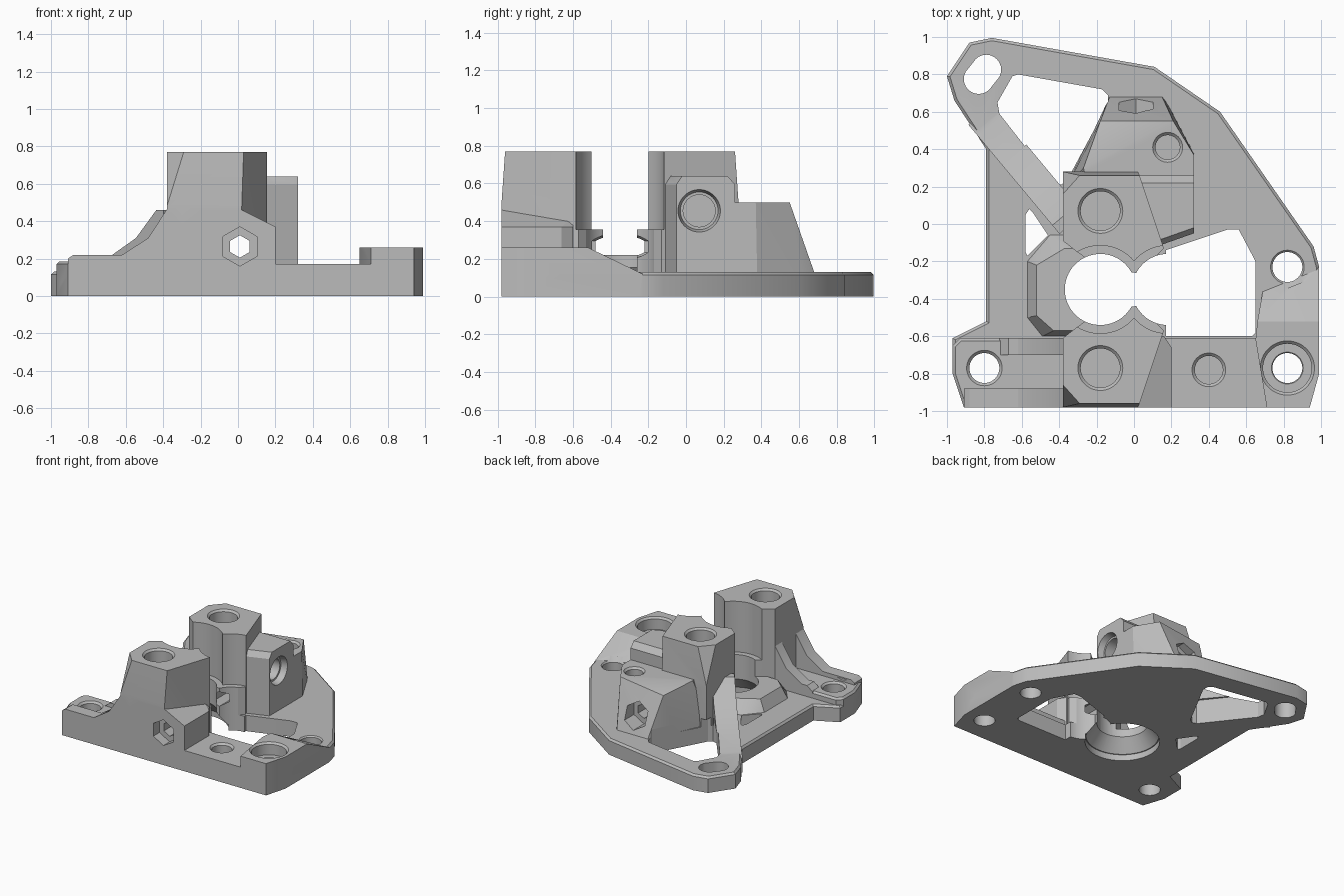
import bpy, bmesh, math
from mathutils import Matrix, Vector

cube = bpy.data.objects.get("Cube")
if cube:
    bpy.data.objects.remove(cube, do_unlink=True)

grey = bpy.data.materials.new("warm_grey_plastic")
grey.use_nodes = True
grey.diffuse_color = (0.5, 0.5, 0.5, 1)
grey.node_tree.nodes["Principled BSDF"].inputs["Base Color"].default_value = (0.5, 0.5, 0.5, 1)

parts, cutters = [], []
FRONTAL = Matrix(((1, 0, 0, 0), (0, 0, 1, 0), (0, 1, 0, 0), (0, 0, 0, 1)))  # profile in x-z
SIDE = Matrix.Rotation(math.pi / 2, 4, 'Y')


def finish(name, bm, group):
    bmesh.ops.recalc_face_normals(bm, faces=bm.faces)
    mesh = bpy.data.meshes.new(name)
    bm.to_mesh(mesh)
    bm.free()
    mesh.materials.append(grey)
    obj = bpy.data.objects.new(name, mesh)
    bpy.context.collection.objects.link(obj)
    group.append(obj)
    return obj


def prism(name, pts, z0, z1, group=parts, matrix=None, chamfer=0):
    bm = bmesh.new()
    face = bm.faces.new([bm.verts.new((x, y, z0)) for x, y in pts])
    res = bmesh.ops.extrude_face_region(bm, geom=[face])
    top = [v for v in res["geom"] if isinstance(v, bmesh.types.BMVert)]
    bmesh.ops.translate(bm, verts=top, vec=(0, 0, z1 - z0))
    bmesh.ops.recalc_face_normals(bm, faces=bm.faces)
    if chamfer:
        rim = [e for e in bm.edges if all(v in top for v in e.verts)]
        bmesh.ops.bevel(bm, geom=rim, offset=chamfer, segments=1, affect='EDGES')
    if matrix:
        bmesh.ops.transform(bm, matrix=matrix, verts=bm.verts)
    return finish(name, bm, group)


def hull(name, rings, group=parts):
    bm = bmesh.new()
    for z, pts in rings:
        for x, y in pts:
            bm.verts.new((x, y, z))
    res = bmesh.ops.convex_hull(bm, input=bm.verts)
    loose = {g for g in res["geom_interior"] + res["geom_unused"] if isinstance(g, bmesh.types.BMVert)}
    bmesh.ops.delete(bm, geom=list(loose), context='VERTS')
    bmesh.ops.dissolve_limit(bm, angle_limit=0.01, verts=bm.verts, edges=bm.edges)
    return finish(name, bm, group)


def drill(name, at, r1, r2, depth, axis=None, sides=48):
    # Tapered cutter running from `at` along +z, or along the turned axis
    bm = bmesh.new()
    bmesh.ops.create_cone(bm, cap_ends=True, segments=sides, radius1=r1, radius2=r2, depth=depth)
    bmesh.ops.translate(bm, verts=bm.verts, vec=(0, 0, depth / 2))
    bmesh.ops.transform(bm, matrix=Matrix.Translation(at) @ (axis or Matrix()), verts=bm.verts)
    return finish(name, bm, cutters)


def vertical_hole(name, x, y, r, bottom, top):
    drill(name, (x, y, bottom), r, r, top - bottom + 0.05)
    drill(name + "_chamfer", (x, y, top - 0.015), r, r + 0.04, 0.04)


def flip(pts):
    return [(x, -0.7 - y) for x, y in pts]


# Base plate
prism("base_plate", [
    (-1, .79), (-.88, .97), (-.76, .995), (.11, .84), (.46, .6), (.96, -.12), (.99, -.23),
    (.99, -.8), (.94, -.98), (-.91, -.98), (-.97, -.8), (-.97, -.61), (-.79, -.52),
    (-.79, .4), (-.96, .66)], 0, .13, chamfer=.015)

# Front flange: left ear, right strip, raised right corner
prism("left_ear", [(-.91, -.98), (-.3, -.98), (-.3, -.61), (-.93, -.61), (-.97, -.65), (-.97, -.8)],
      0, .185, chamfer=.015)
prism("front_strip", [(.1, -.98), (.8, -.98), (.8, -.61), (.1, -.61)], 0, .17)
corner = [(.65, -.62), (.71, -.98), (.94, -.98), (.99, -.8)]
hull("right_corner", [(0, corner + [(.99, -.25), (.69, -.35)]),
                      (.12, corner + [(.99, -.23), (.69, -.35)]),
                      (.26, corner + [(.99, -.52), (.66, -.52)])])

# Two sloping ribs between the left ear and the front tower
slope = [(-.62, .22), (-.48, .31), (-.37, .48), (-.3, .48), (-.3, 0)]
prism("front_rib", [(-.91, 0), (-.91, .2), (-.88, .22)] + slope, -.98, -.88, matrix=FRONTAL)
prism("inner_rib", [(-.72, 0), (-.72, .18), (-.67, .22)] + slope, -.70, -.61, matrix=FRONTAL)

# Mirrored pair of towers
inner = [(-.38, -.09), (-.31, -.145), (-.15, -.26), (.03, -.26), (.16, -.13)]
foot = inner + [(-.38, .28), (.02, .28)]
crown = inner + [(-.38, .16), (-.29, .26), (.03, .26)]
for name, place in (("rear_tower", list), ("front_tower", flip)):
    hull(name, [(0, place(foot)), (.48, place(foot)), (.77, place(crown))])

# Shoulder beside the front tower
hull("front_shoulder", [(0, [(-.2, -.98), (.2, -.98), (.2, -.66), (.16, -.6), (-.2, -.6)]),
                        (.37, [(.2, -.98), (.2, -.66), (.16, -.6)]),
                        (.46, [(-.2, -.98), (.02, -.98)]),
                        (.42, [(-.2, -.6), (.1, -.6)])])

# Rear housing: tall side block and sloped back
block = [(-.1, .26), (-.1, -.11), (.15, -.11), (.32, -.05), (.32, .26)]
hull("side_block", [(0, block), (.595, block),
                    (.64, [(-.1, .22), (-.1, -.08), (.15, -.08), (.32, -.02), (.32, .22)])])
hull("rear_housing", [(0, [(-.37, .18), (-.13, .7), (.15, .7), (.32, .38), (.32, 0), (-.2, 0)]),
                      (.13, [(-.37, .18), (-.13, .68), (.15, .68), (.32, .37)]),
                      (.45, [(-.18, .55)]),
                      (.5, [(-.27, .3), (.21, .55), (.32, .37), (.32, 0), (-.2, 0)])])

# Diagonal arm climbing to the rear tower
start, end = Vector((-.82, .585, 0)), Vector((-.365, .04, 0))
along = (end - start).normalized()
across = Vector((along.y, -along.x, 0))
arm_frame = Matrix((along, (0, 0, 1), across)).transposed().to_4x4()
arm_frame.translation = start
prism("diagonal_arm", [(0, 0), (0, .12), (.08, .135), (.31, .21), (.53, .31), (.7, .46), (.76, .46), (.76, 0)],
      -.085, .085, matrix=arm_frame)

# Faceted collar around the left of the bore
hull("bore_collar", [(0, [(-.57, -.2), (-.45, -.06), (-.2, -.06), (-.57, -.5), (-.49, -.6), (-.2, -.6)]),
                     (.13, [(-.57, -.2), (-.45, -.06), (-.2, -.06), (-.57, -.5), (-.49, -.6), (-.2, -.6)]),
                     (.22, [(-.52, -.22), (-.37, -.13), (-.2, -.13), (-.52, -.49), (-.43, -.57), (-.2, -.57)])])

# Windows through the plate
prism("arm_window", [(-.62, .8), (-.17, .72), (-.14, .69), (-.14, .64), (-.36, .23), (-.39, .21), (-.43, .22),
                     (-.72, .59), (-.73, .65), (-.65, .79)], -.1, .2, cutters)
prism("small_window", [(-.58, .05), (-.56, .08), (-.54, .06), (-.46, -.06), (-.57, -.17), (-.58, -.15)],
      -.1, .4, cutters)
prism("right_window", [(.17, -.14), (.5, -.03), (.56, -.03), (.65, -.2), (.65, -.58), (.63, -.6), (.17, -.6)],
      -.1, .3, cutters)

# Stepped bore between the towers, with a neighbouring lobe
for name, x in (("bore", -.18), ("lobe", .18)):
    drill(name, (x, -.35, -.1), .19, .19, 1, sides=64)
    drill(name + "_upper", (x, -.35, .355), .235, .235, .6, sides=64)
drill("bore_mouth", (-.18, -.35, -.02), .28, .28, .07, sides=64)
drill("bore_cone", (-.18, -.35, .04), .28, .17, .14, sides=64)

# Screw holes
vertical_hole("rear_tower_hole", -.18, .07, .105, .58, .77)
vertical_hole("front_tower_hole", -.18, -.77, .105, .58, .77)
vertical_hole("housing_hole", .18, .41, .065, .32, .5)
vertical_hole("strip_hole", .4, -.78, .075, .06, .17)
vertical_hole("ear_hole", -.8, -.77, .08, -.1, .185)
vertical_hole("side_hole", .82, -.23, .08, -.1, .135)
vertical_hole("corner_hole", .82, -.77, .08, -.1, .17)
vertical_hole("corner_counterbore", .82, -.77, .13, .16, .26)

# Slotted hole in the rear ear
slot = []
for cx, cy, turn in ((-.79, .825, -30), (-.83, .775, 150)):
    for i in range(13):
        a = math.radians(turn + i * 15)
        slot.append((cx + .08 * math.cos(a), cy + .08 * math.sin(a)))
prism("ear_slot", slot, -.1, .3, cutters)

# Side opening in the rear block
drill("side_opening", (.12, .07, .455), .085, .085, .3, SIDE)
drill("side_opening_mouth", (.27, .07, .455), .1, .12, .08, SIDE)

# Clamp screw running front to back, with hexagonal pockets
BACKWARD = Matrix.Rotation(-math.pi / 2, 4, 'X')
drill("clamp_hole", (.01, -1.1, .265), .06, .06, 2, BACKWARD, 6)
drill("front_nut_pocket", (.01, -1.02, .265), .105, .105, .12, BACKWARD, 6)
drill("rear_nut_pocket", (.01, .53, .265), .105, .105, .3, BACKWARD, 6)

# Fuse the parts and cut the openings
body = parts[0]
for group, mode in ((parts[1:], 'UNION'), (cutters, 'DIFFERENCE')):
    for obj in group:
        mod = body.modifiers.new(obj.name, 'BOOLEAN')
        mod.operation, mod.solver, mod.object = mode, 'EXACT', obj
        obj.hide_render = True
bpy.context.view_layer.update()
graph = bpy.context.evaluated_depsgraph_get()
fused = bpy.data.meshes.new_from_object(body.evaluated_get(graph))
body.modifiers.clear()
body.data = fused
body.name = "mounting_bracket"
for obj in parts[1:] + cutters:
    bpy.data.objects.remove(obj, do_unlink=True)

fused.materials.clear()
fused.materials.append(grey)
for poly in fused.polygons:
    poly.material_index = 0
bpy.ops.object.select_all(action='DESELECT')
body.select_set(True)
bpy.context.view_layer.objects.active = body
bpy.ops.object.shade_smooth_by_angle(angle=math.radians(25))
